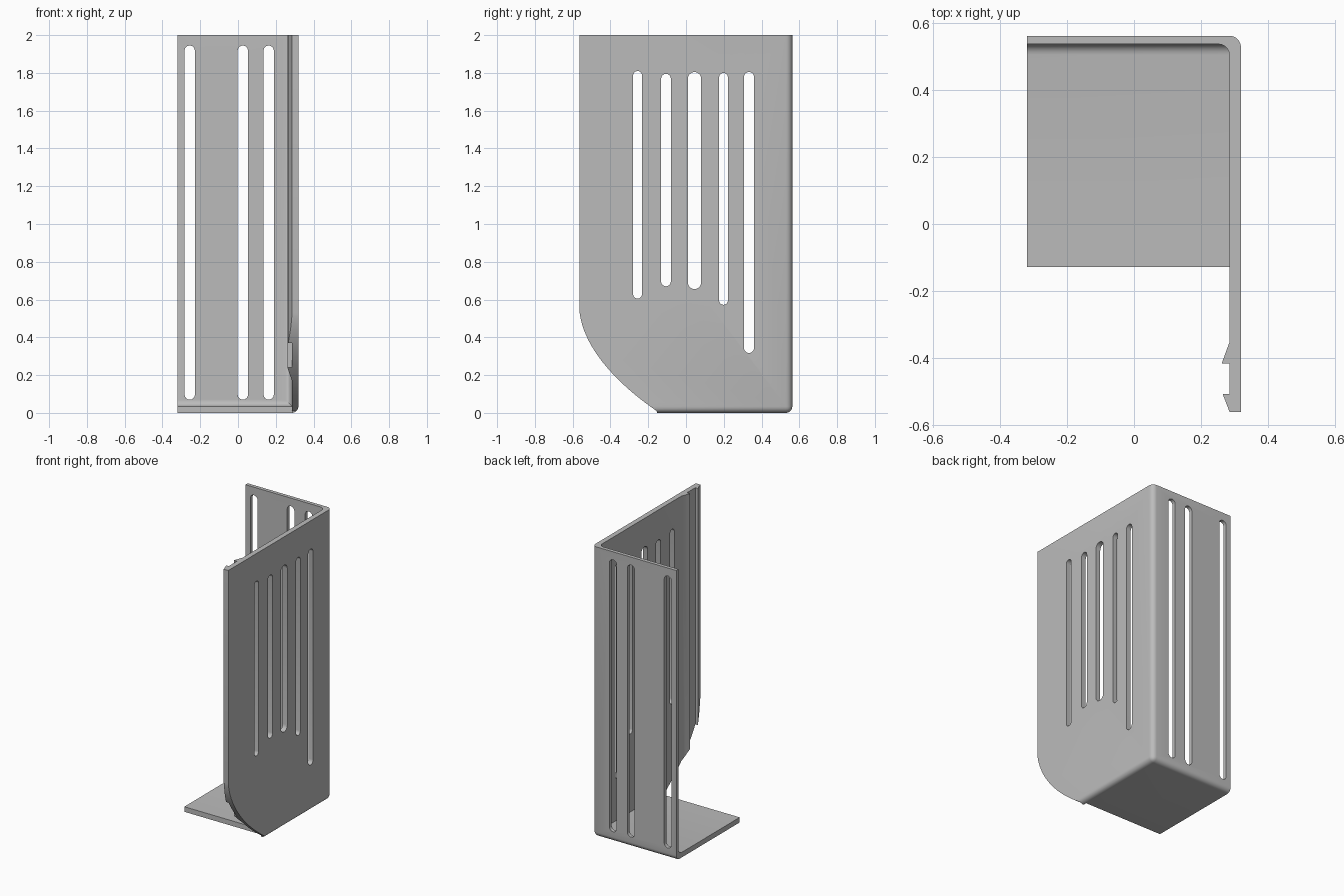
import bpy, bmesh, math
from mathutils import Vector
from mathutils.geometry import interpolate_bezier

if "Cube" in bpy.data.objects:
    bpy.data.objects.remove(bpy.data.objects["Cube"])

X0, X1 = -0.32, 0.32          # overall width
Y0, Y1 = -0.563, 0.563        # overall depth
SIDE_IN, BACK_IN, FLOOR_TOP = 0.285, 0.538, 0.035
FLOOR_FRONT = -0.128


def to_object(name, bm):
    bmesh.ops.recalc_face_normals(bm, faces=bm.faces)
    mesh = bpy.data.meshes.new(name)
    bm.to_mesh(mesh)
    bm.free()
    obj = bpy.data.objects.new(name, mesh)
    bpy.context.collection.objects.link(obj)
    return obj


def box(name, lo, hi, rounded=None, radius=0.03):
    """Box between two corners; 'rounded' picks edges by their midpoint."""
    bm = bmesh.new()
    bmesh.ops.create_cube(bm, size=1)
    lo, hi = Vector(lo), Vector(hi)
    for v in bm.verts:
        v.co = Vector([lo[i] + (v.co[i] + 0.5) * (hi[i] - lo[i]) for i in range(3)])
    if rounded:
        edges = [e for e in bm.edges
                 if rounded((e.verts[0].co + e.verts[1].co) / 2)]
        bmesh.ops.bevel(bm, geom=edges, offset=radius, segments=5,
                        profile=0.5, affect='EDGES')
    return to_object(name, bm)


def prism(name, points, offset):
    """Closed outline extruded along an offset vector."""
    bm = bmesh.new()
    face = bm.faces.new([bm.verts.new(p) for p in points])
    ext = bmesh.ops.extrude_face_region(bm, geom=[face])
    moved = [g for g in ext['geom'] if isinstance(g, bmesh.types.BMVert)]
    bmesh.ops.translate(bm, verts=moved, vec=Vector(offset))
    return to_object(name, bm)


def capsule(a0, a1, z0, z1, n=8):
    """Upright slot outline with round ends."""
    r, c = (a1 - a0) / 2, (a0 + a1) / 2
    arc = [math.pi * i / n for i in range(n + 1)]
    return ([(c + r * math.cos(t), z1 - r + r * math.sin(t)) for t in arc] +
            [(c - r * math.cos(t), z0 + r - r * math.sin(t)) for t in arc])


def combine(target, tool, operation):
    mod = target.modifiers.new("boolean", 'BOOLEAN')
    mod.operation, mod.solver, mod.object = operation, 'EXACT', tool
    bpy.context.view_layer.objects.active = target
    bpy.ops.object.modifier_apply(modifier=mod.name)
    bpy.data.objects.remove(tool, do_unlink=True)


def outer_edge(m):
    right, back, bottom = m.x > X1 - .001, m.y > Y1 - .001, m.z < .001
    return right + back + bottom == 2


def inner_edge(m):
    right, back, bottom = m.x > SIDE_IN - .001, m.y > BACK_IN - .001, m.z < FLOOR_TOP + .001
    return back and (right or bottom)


# Shell: rounded block hollowed out to leave side, back and floor
bracket = box("bracket", (X0, Y0, 0), (X1, Y1, 2), outer_edge, 0.034)
combine(bracket, box("hollow", (-1, -1, FLOOR_TOP), (SIDE_IN, BACK_IN, 3), inner_edge, 0.032), 'DIFFERENCE')
combine(bracket, box("floor_trim", (-1, -1, -1), (SIDE_IN, FLOOR_FRONT, 3)), 'DIFFERENCE')

# Two hooked ridges running up the inside of the side panel
for flat_y, tip_x, slope_y in ((-0.418, 0.262, -0.355), (-0.508, 0.265, -0.56)):
    outline = [(0.30, flat_y, 0.05), (tip_x, flat_y, 0.05),
               (SIDE_IN, slope_y, 0.05), (0.30, slope_y, 0.05)]
    combine(bracket, prism("ridge", outline, (0, 0, 1.95)), 'UNION')

# Curved lower front corner of the side panel
curve = interpolate_bezier(Vector((Y0, .53, 0)), Vector((-.54, .34, 0)),
                           Vector((-.36, .15, 0)), Vector((-.155, .01, 0)), 20)
outline = [(-1, .53)] + [(p.x, p.y) for p in curve] + [(-.145, -.1), (-1, -.1)]
combine(bracket, prism("corner_cutter", [(0.2, y, z) for y, z in outline], (0.3, 0, 0)), 'DIFFERENCE')

# Slots through the back panel
for a0, a1 in ((-.283, -.228), (-.002, .053), (.135, .19)):
    pts = [(x, 0.45, z) for x, z in capsule(a0, a1, .07, 1.945)]
    combine(bracket, prism("slot_cutter", pts, (0, 0.3, 0)), 'DIFFERENCE')

# Slots through the side panel
for a0, a1, z0, z1 in ((-.28, -.233, .605, 1.81), (-.132, -.08, .67, 1.795),
                       (.01, .08, .655, 1.805), (.175, .222, .572, 1.8),
                       (.307, .36, .317, 1.805)):
    pts = [(0.2, y, z) for y, z in capsule(a0, a1, z0, z1)]
    combine(bracket, prism("slot_cutter", pts, (0.3, 0, 0)), 'DIFFERENCE')

# Colour and shading
grey = bpy.data.materials.new("light_grey")
grey.diffuse_color = (0.5, 0.5, 0.5, 1)
grey.use_nodes = True
grey.node_tree.nodes["Principled BSDF"].inputs["Base Color"].default_value = grey.diffuse_color
bracket.data.materials.clear()
bracket.data.materials.append(grey)
bpy.ops.object.select_all(action='DESELECT')
bracket.select_set(True)
bpy.context.view_layer.objects.active = bracket
bpy.ops.object.shade_smooth_by_angle(angle=math.radians(30))
